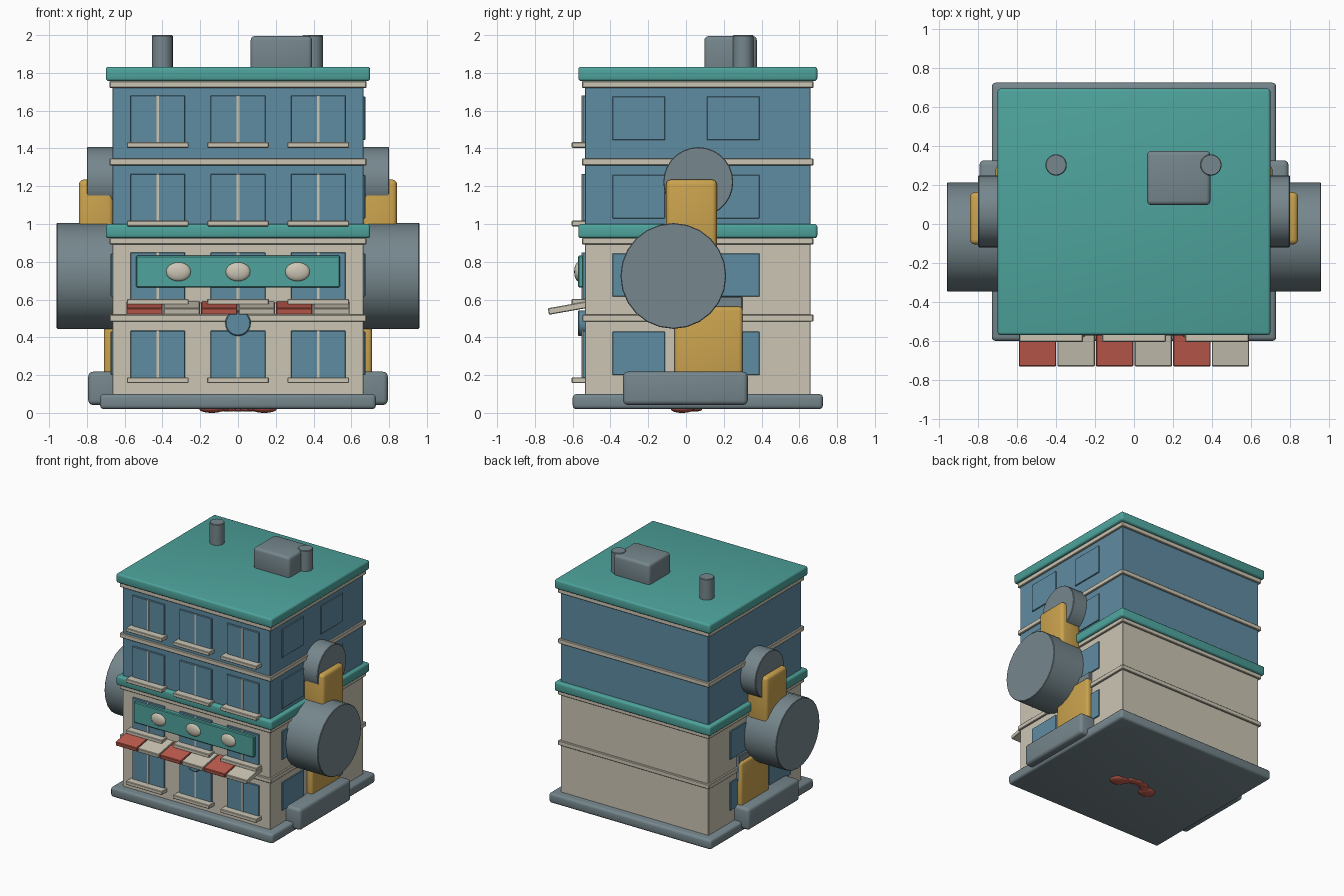
import bpy, bmesh, math
from mathutils import Matrix

if "Cube" in bpy.data.objects:
    bpy.data.objects.remove(bpy.data.objects["Cube"])


def material(name, r, g, b):
    lin = [((c / 255 + 0.055) / 1.055) ** 2.4 for c in (r, g, b)]
    m = bpy.data.materials.new(name)
    m.diffuse_color = (*lin, 1)
    m.use_nodes = True
    m.node_tree.nodes["Principled BSDF"].inputs["Base Color"].default_value = m.diffuse_color
    return m


BLUE = material("wall blue", 95, 140, 162)
CREAM = material("cream stone", 203, 197, 180)
TEAL = material("teal trim", 78, 163, 156)
GREY = material("slate grey", 118, 135, 141)
GOLD = material("golden yellow", 203, 163, 78)
RED = material("awning red", 192, 92, 78)


def finish(name, bm, mat, bevel=0.0):
    if bevel:
        bmesh.ops.bevel(bm, geom=[e for e in bm.edges if e.calc_face_angle(0) > 0.7],
                        offset=bevel, segments=3 if bevel > 0.012 else 1,
                        profile=0.5, affect='EDGES')
    bmesh.ops.recalc_face_normals(bm, faces=bm.faces)
    me = bpy.data.meshes.new(name)
    bm.to_mesh(me)
    bm.free()
    me.materials.append(mat)
    ob = bpy.data.objects.new(name, me)
    bpy.context.collection.objects.link(ob)
    bpy.ops.object.select_all(action='DESELECT')
    ob.select_set(True)
    bpy.context.view_layer.objects.active = ob
    bpy.ops.object.shade_smooth_by_angle(angle=math.radians(35))
    return ob


def box(name, x, y, z, mat, bevel=0.0):
    """Box from (min, max) pairs on each axis."""
    bm = bmesh.new()
    mid = [(a + b) / 2 for a, b in (x, y, z)]
    size = [abs(b - a) for a, b in (x, y, z)]
    bmesh.ops.create_cube(bm, size=1, matrix=Matrix.Translation(mid) @ Matrix.Diagonal((*size, 1)))
    return finish(name, bm, mat, bevel)


def cylinder(name, centre, radius, depth, axis, mat, sides=24, bevel=0.0):
    rot = {'X': Matrix.Rotation(math.pi / 2, 4, 'Y'),
           'Y': Matrix.Rotation(math.pi / 2, 4, 'X'), 'Z': Matrix()}[axis]
    bm = bmesh.new()
    bmesh.ops.create_cone(bm, cap_ends=True, segments=sides, radius1=radius, radius2=radius,
                          depth=depth, matrix=Matrix.Translation(centre) @ rot)
    return finish(name, bm, mat, bevel)


def ellipsoid(name, centre, radii, mat):
    bm = bmesh.new()
    bmesh.ops.create_uvsphere(bm, u_segments=20, v_segments=12, radius=1,
                              matrix=Matrix.Translation(centre) @ Matrix.Diagonal((*radii, 1)))
    return finish(name, bm, mat)


def slab(name, hx, z, mat, bevel):
    """Storey-wide slab: the overhang past the wall is the same on all sides."""
    over = hx - 0.665
    return box(name, (-hx, hx), (-0.535 - over, 0.66 + over), z, mat, bevel)


# Building shell, bands and cornices
slab("base", 0.73, (0.02, 0.10), GREY, 0.02)
slab("lower_walls", 0.665, (0.09, 0.94), CREAM, 0.004)
slab("upper_walls", 0.665, (0.98, 1.77), BLUE, 0.004)
for i, z in enumerate([(0.483, 0.52), (0.892, 0.927), (1.31, 1.347), (1.72, 1.757)]):
    slab(f"floor_band_{i}", 0.68, z, CREAM, 0.004)
slab("middle_cornice", 0.70, (0.925, 1.0), TEAL, 0.015)
slab("roof", 0.70, (1.757, 1.832), TEAL, 0.015)

# Windows on each storey
for floor in range(4):
    z0 = 0.18 + 0.415 * floor
    for col, x in enumerate((-0.425, 0, 0.425)):
        tag = f"{floor}_{col}"
        box(f"front_window_{tag}", (x - 0.145, x + 0.145), (-0.547, -0.53),
            (z0, z0 + 0.255), BLUE, 0.003)
        box(f"mullion_{tag}", (x - 0.007, x + 0.007), (-0.552, -0.54),
            (z0, z0 + 0.255), CREAM)
        box(f"sill_{tag}", (x - 0.163, x + 0.163), (-0.605, -0.53),
            (z0 - 0.022, z0 + 0.008), CREAM, 0.004)
    for side in ((1, -1) if floor < 2 else (1,)):
        for y in (-0.25, 0.25):
            box(f"side_window_{floor}", (side * 0.66, side * 0.674), (y - 0.14, y + 0.14),
                (z0 + 0.02, z0 + 0.25), BLUE, 0.003)

# Sign board with three oval buttons, and round plate over the door
box("sign_board", (-0.54, 0.54), (-0.572, -0.53), (0.664, 0.832), TEAL, 0.006)
for x in (-0.315, 0, 0.315):
    ellipsoid("sign_button", (x, -0.57, 0.747), (0.066, 0.022, 0.05), CREAM)
cylinder("door_disc", (0, -0.55, 0.475), 0.068, 0.045, 'Y', BLUE, 24, 0.006)

# Striped sloping awning
for i in range(6):
    x = -0.4955 + 0.1982 * i
    bm = bmesh.new()
    bmesh.ops.create_cube(bm, size=1, matrix=Matrix.Translation((x, -0.625, 0.555))
                          @ Matrix.Rotation(math.radians(10), 4, 'X')
                          @ Matrix.Diagonal((0.192, 0.21, 0.035, 1)))
    finish(f"awning_panel_{i}", bm, CREAM if i % 2 else RED, 0.004)

# Side arms and feet, mirrored left and right
for s, tag in ((1, "right"), (-1, "left")):
    cylinder(f"shoulder_{tag}", (s * 0.72, 0.065, 1.222), 0.185, 0.16, 'X', GREY, 28, 0.004)
    box(f"upper_arm_{tag}", (s * 0.66, s * 0.842), (-0.105, 0.163), (0.80, 1.235), GOLD, 0.025)
    cylinder(f"wheel_{tag}", (s * 0.80, -0.067, 0.725), 0.28, 0.32, 'X', GREY, 24, 0.004)
    box(f"joint_{tag}", (s * 0.65, s * 0.69), (0.0, 0.30), (0.40, 0.615), GREY, 0.005)
    box(f"lower_arm_{tag}", (s * 0.63, s * 0.71), (-0.06, 0.30), (0.12, 0.562), GOLD, 0.02)
    box(f"foot_{tag}", (s * 0.60, s * 0.793), (-0.333, 0.327), (0.042, 0.218), GREY, 0.025)

# Rooftop unit and chimneys
box("roof_unit", (0.067, 0.392), (0.097, 0.375), (1.80, 1.995), GREY, 0.022)
for x in (-0.4, 0.395):
    cylinder("chimney", (x, 0.303, 1.90), 0.055, 0.2, 'Z', GREY, 20, 0.004)

# Small red crest under the base
for x in (-0.14, 0.14):
    ellipsoid("crest_end", (x, -0.02, 0.02), (0.065, 0.06, 0.02), RED)
for i in range(5):
    x = -0.1 + 0.05 * i
    ellipsoid("crest_arch", (x, 0.05 - 4 * x * x, 0.02), (0.05, 0.035, 0.013), RED)
